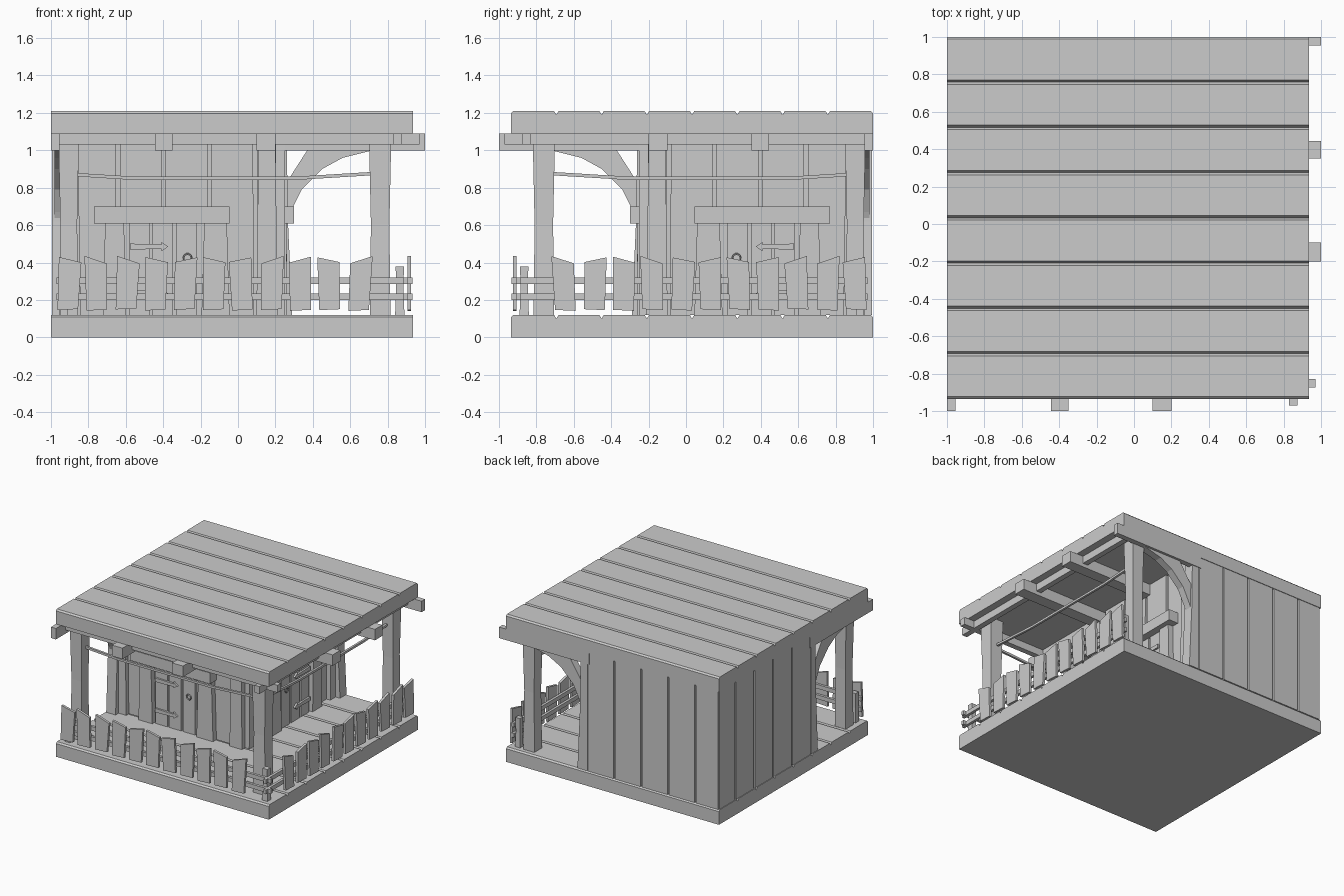
import bpy
import bmesh
import random
from mathutils import Matrix

random.seed(4)
default_cube = bpy.data.objects.get("Cube")
if default_cube:
    bpy.data.objects.remove(default_cube, do_unlink=True)

wood = bpy.data.materials.new("plain_grey")
wood.use_nodes = True
grey = (0.6, 0.6, 0.6, 1)
wood.diffuse_color = grey
wood.node_tree.nodes["Principled BSDF"].inputs["Base Color"].default_value = grey

# Swaps the front of the model with its left side
DIAGONAL = Matrix(((0, -1, 0, 0), (-1, 0, 0, 0), (0, 0, 1, 0), (0, 0, 0, 1)))


def finish(name, bm, twin):
    """Make an object from the bmesh and, if asked, its twin across the diagonal."""
    bmesh.ops.recalc_face_normals(bm, faces=bm.faces)
    for label in ([name, "side_" + name] if twin else [name]):
        if label != name:
            bm.transform(DIAGONAL)
            bmesh.ops.reverse_faces(bm, faces=bm.faces)
        mesh = bpy.data.meshes.new(label)
        bm.to_mesh(mesh)
        mesh.materials.append(wood)
        bpy.context.collection.objects.link(bpy.data.objects.new(label, mesh))
    bm.free()


def prism(name, outline, start, end, axis="y", twin=True):
    """Extrude an outline; points are (x, z) along y, or (y, z) along x."""
    bm = bmesh.new()
    if axis == "y":
        verts = [bm.verts.new((u, start, z)) for u, z in outline]
        shift = (0, end - start, 0)
    else:
        verts = [bm.verts.new((start, u, z)) for u, z in outline]
        shift = (end - start, 0, 0)
    face = bm.faces.new(verts)
    extruded = bmesh.ops.extrude_face_region(bm, geom=[face], use_keep_orig=True)
    moved = [v for v in extruded["geom"] if isinstance(v, bmesh.types.BMVert)]
    bmesh.ops.translate(bm, verts=moved, vec=shift)
    finish(name, bm, twin)


def box(name, x, y, z, twin=True):
    prism(name, [(x[0], z[0]), (x[1], z[0]), (x[1], z[1]), (x[0], z[1])], *y, twin=twin)


def tapered_post(name, centre, z, bottom, top, twin=True):
    """Square post whose half width changes from bottom to top."""
    bm = bmesh.new()
    corners = [(-1, -1), (1, -1), (1, 1), (-1, 1)]
    rings = []
    for height, half in ((z[0], bottom), ((z[0] + z[1]) / 2, min(bottom, top) * 0.9), (z[1], top)):
        rings.append([bm.verts.new((centre[0] + i * half, centre[1] + j * half, height))
                      for i, j in corners])
    bm.faces.new(rings[0])
    bm.faces.new(rings[-1])
    for low, high in zip(rings, rings[1:]):
        for k in range(4):
            n = (k + 1) % 4
            bm.faces.new((low[k], low[n], high[n], high[k]))
    finish(name, bm, twin)


# Floor and roof: planks along x, parted by V grooves
BACK, FRONT, GROOVE = 1.0, -0.935, 0.012
FLOOR, CEILING = 0.12, 1.09


def deck(name, low, high):
    width = (BACK - FRONT) / 8
    outline = [(FRONT, low), (BACK, low), (BACK, high - GROOVE), (BACK - GROOVE, high)]
    for i in range(1, 8):
        seam = BACK - i * width
        outline += [(seam + GROOVE, high), (seam, high - 0.02), (seam - GROOVE, high)]
    outline += [(FRONT + GROOVE, high), (FRONT, high - GROOVE)]
    prism(name, outline, -1, 0.935, axis="x", twin=False)


deck("floor_deck", 0, FLOOR)
deck("roof_deck", CEILING, 1.21)

# Outer walls of the hut: planks over a backing panel
box("outer_wall_backing", (-0.98, 0.22), (0.93, 0.97), (FLOOR, CEILING))
seams = [-0.995, -0.78, -0.535, -0.29, -0.045, 0.2]
for left, right in zip(seams, seams[1:]):
    box("outer_wall_plank", (left + 0.007, right - 0.007), (0.95, 0.995), (FLOOR, CEILING))
prism("wall_end_pillar", [(0.2, FLOOR), (0.29, FLOOR), (0.267, 0.62), (0.26, CEILING),
                          (0.2, CEILING)], 0.91, 0.995)

# Curved brace from the wall end to the outer post
prism("arch_brace", [(0.26, 0.62), (0.28, 0.67), (0.34, 0.79), (0.45, 0.9), (0.56, 0.96), (0.72, 1),
                     (0.72, CEILING), (0.45, CEILING), (0.37, 1), (0.28, 0.86), (0.25, 0.83)],
      0.92, 0.98)

# Inner walls of the hut, facing the porch
box("inner_wall_backing", (-0.98, 0.19), (-0.19, -0.16), (FLOOR, CEILING))
seams = [-0.98, -0.88, -0.64, -0.395, -0.15, 0.095, 0.215]
for left, right in zip(seams, seams[1:]):
    lean = random.uniform(-0.006, 0.006)
    prism("inner_wall_plank", [(left + 0.01, FLOOR), (right - 0.01, FLOOR),
                               (right - 0.01 + lean, CEILING), (left + 0.01 + lean, CEILING)],
          -0.215, -0.18)


def flared_board(name, centre, half, top, depth):
    prism(name, [(centre - half * 1.25, FLOOR), (centre + half * 1.25, FLOOR),
                 (centre + half, top), (centre - half, top)], -depth, -0.2)


flared_board("wall_end_board", -0.91, 0.055, CEILING, 0.25)
flared_board("corner_board", 0.155, 0.045, CEILING, 0.25)
flared_board("left_door_jamb", -0.66, 0.05, 0.62, 0.26)
flared_board("right_door_jamb", -0.12, 0.06, 0.62, 0.26)
box("door_lintel", (-0.77, -0.045), (-0.3, -0.2), (0.61, 0.7))

# Door with strap hinges and a ring handle
for i in range(3):
    left = -0.59 + i * 0.125
    box("door_plank", (left + 0.008, left + 0.117), (-0.24, -0.2), (FLOOR, 0.61))
for height in (0.485, 0.235):
    arrow = [(-0.577, -0.016), (-0.41, -0.012), (-0.41, -0.026), (-0.374, 0)]
    outline = arrow + [(x, -z) for x, z in reversed(arrow[:-1])]
    prism("door_hinge", [(x, z + height) for x, z in outline], -0.255, -0.235)
bpy.ops.mesh.primitive_torus_add(major_segments=10, minor_segments=5,
                                 major_radius=0.02, minor_radius=0.006)
ring = bpy.context.object
ring_bm = bmesh.new()
ring_bm.from_mesh(ring.data)
bpy.data.objects.remove(ring, do_unlink=True)
ring_bm.transform(Matrix.Translation((-0.27, -0.255, 0.425)) @ Matrix.Rotation(1.5708, 4, "X"))
finish("door_handle", ring_bm, True)

# Porch posts
tapered_post("corner_post", (0.76, -0.76), (FLOOR, CEILING), 0.055, 0.06, twin=False)
tapered_post("end_post", (-0.905, -0.76), (FLOOR, CEILING), 0.05, 0.055)

# Roof beams
for left, right in ((-1, -0.955), (-0.445, -0.35), (0.1, 0.2)):
    box("roof_beam", (left, right), (-1, -0.18), (1, CEILING))
box("edge_beam", (-0.99, 0.97), (-0.875, -0.83), (1.03, CEILING))

# Sagging rope between the posts
sag = [(-0.95, 0.875), (-0.55, 0.85), (0.3, 0.85), (0.71, 0.875)]
prism("rope", [(x, z - 0.009) for x, z in sag] + [(x, z + 0.009) for x, z in reversed(sag)],
      -0.76, -0.742)

# Picket fence with uneven pickets
for height in (0.217, 0.302):
    box("fence_rail", (-0.97, 0.933), (-0.907, -0.885), (height - 0.017, height + 0.017))
for i in range(12):
    if i == 11:
        break
    centre = -0.91 + i * 0.1555
    lean = random.uniform(-0.015, 0.015)
    slant = random.choice((-1, 1)) * random.uniform(0.012, 0.022)
    base = 0.14 + random.uniform(0, 0.012)
    prism("fence_picket", [(centre - 0.055, base), (centre + 0.055, base + 0.005),
                           (centre + 0.06 + lean, 0.415 + slant),
                           (centre - 0.06 + lean, 0.415 - slant)], -0.925, -0.905)
tapered_post("fence_corner_post", (0.865, -0.865), (FLOOR, 0.38), 0.025, 0.022, twin=False)
tapered_post("fence_end_post", (-0.93, -0.865), (FLOOR, 0.36), 0.022, 0.02)
